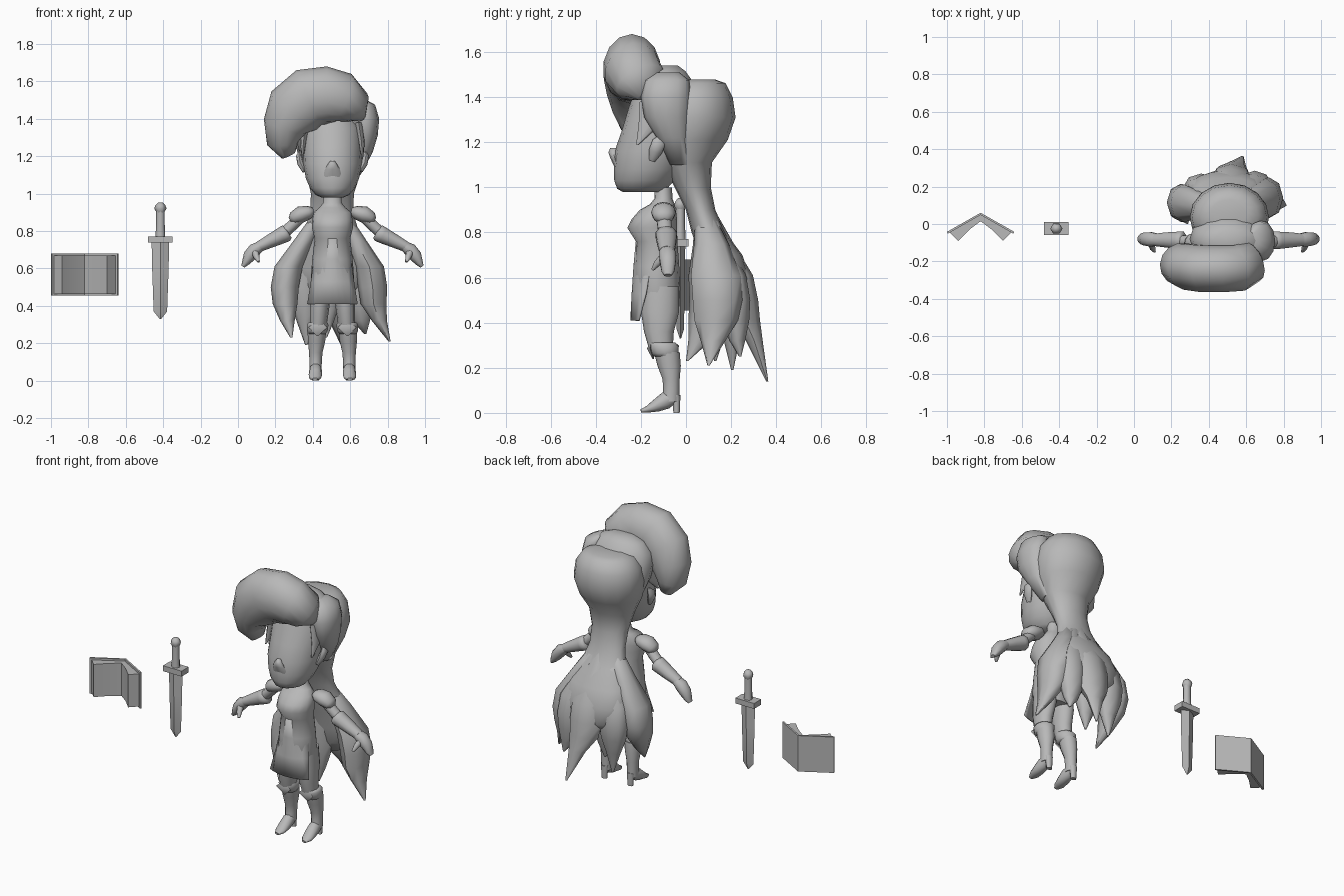
import bpy, bmesh, math
from mathutils import Vector

CX = 0.505  # symmetry line of the figure
grey = bpy.data.materials.new("plain grey")
grey.diffuse_color = (0.48, 0.48, 0.48, 1)


def finish(name, bm, angle=55):
    bmesh.ops.recalc_face_normals(bm, faces=bm.faces)
    me = bpy.data.meshes.new(name)
    bm.to_mesh(me)
    bm.free()
    me.materials.append(grey)
    ob = bpy.data.objects.new(name, me)
    bpy.context.collection.objects.link(ob)
    bpy.ops.object.select_all(action='DESELECT')
    ob.select_set(True)
    bpy.context.view_layer.objects.active = ob
    bpy.ops.object.shade_smooth_by_angle(angle=math.radians(angle))
    return ob


def tube(name, pts, n=12, ref=(0, 1, 0), level=False, angle=60):
    """Skin rings (x, y, z, ra, rb); level keeps every ring horizontal."""
    bm, rings, ref = bmesh.new(), [], Vector(ref)
    P = [Vector(p[:3]) for p in pts]
    for i, p in enumerate(pts):
        t = P[min(i + 1, len(P) - 1)] - P[max(i - 1, 0)]
        if level:
            t = Vector((0, 0, t.z))
        t.normalize()
        a = ref.cross(t).normalized()
        b = t.cross(a)
        rings.append([bm.verts.new(P[i] + a * p[3] * math.cos(k * math.tau / n)
                                   + b * p[4] * math.sin(k * math.tau / n)) for k in range(n)])
    for r, s in zip(rings, rings[1:]):
        for k in range(n):
            bm.faces.new((r[k], r[(k + 1) % n], s[(k + 1) % n], s[k]))
    bm.faces.new(rings[0][::-1])
    bm.faces.new(rings[-1])
    return finish(name, bm, angle)


def pair(name, pts, **kw):
    """Same part on both sides of the figure."""
    tube(name + "_left", pts, **kw)
    tube(name + "_right", [(2 * CX - p[0],) + tuple(p[1:]) for p in pts], **kw)


def prism(name, outline, z0, z1):
    bm = bmesh.new()
    lo = [bm.verts.new((x, y, z0)) for x, y in outline]
    hi = [bm.verts.new((x, y, z1)) for x, y in outline]
    m = len(outline)
    bm.faces.new(lo)
    bm.faces.new(hi)
    for k in range(m):
        bm.faces.new((lo[k], lo[(k + 1) % m], hi[(k + 1) % m], hi[k]))
    return finish(name, bm, 30)


def body(rows, x=CX):
    return [(x, y, z, rx, ry) for z, y, rx, ry in rows]


# head, nose and ears
tube("head", body([(.98, -.19, .06, .09), (.993, -.195, .09, .11), (1.03, -.185, .12, .133),
                   (1.08, -.17, .142, .15), (1.16, -.15, .157, .167), (1.25, -.12, .16, .165),
                   (1.35, -.1, .16, .155), (1.45, -.1, .12, .12)]), n=16, level=True)
tube("nose", body([(1.09, -.305, .05, .012), (1.13, -.316, .04, .02),
                   (1.155, -.322, .026, .022), (1.175, -.318, .012, .018)]), n=8, level=True)
pair("ear", [(.355, -.15, 1.12, .012, .015), (.335, -.135, 1.16, .018, .03),
             (.325, -.12, 1.2, .015, .03), (.335, -.105, 1.23, .006, .01)], n=8)

# neck and torso
tube("torso", body([(1.0, -.1, .045, .038), (.95, -.1, .05, .04), (.925, -.105, .07, .055),
                    (.9, -.125, .1, .08), (.86, -.14, .108, .1), (.82, -.15, .11, .11),
                    (.76, -.13, .095, .092), (.65, -.13, .108, .1), (.55, -.13, .116, .105),
                    (.47, -.115, .1, .085)]), n=16, level=True)

# front skirt flap, flush at the waist and flattening at the hem
bm = bmesh.new()
rows = []
for z, w, y, c in [(.76, .088, -.223, .08), (.65, .1, -.233, .075), (.53, .116, -.241, .06), (.41, .135, -.247, .035)]:
    rows.append([bm.verts.new((CX + w * u / 4, y + c * (u / 4) ** 2, z)) for u in range(-4, 5)])
for r, s in zip(rows, rows[1:]):
    for k in range(8):
        bm.faces.new((r[k], s[k], s[k + 1], r[k + 1]))
skirt = finish("skirt", bm)
solid = skirt.modifiers.new("thickness", 'SOLIDIFY')
solid.thickness = .008

# legs and heeled boots
pair("thigh", [(.45, -.115, .56, .058, .085), (.44, -.115, .45, .056, .085),
               (.434, -.12, .36, .05, .066), (.428, -.11, .27, .042, .05)], level=True)
pair("boot_cuff", [(.428, -.105, .312, .05, .058), (.426, -.1, .298, .058, .068),
                   (.424, -.095, .265, .055, .062), (.422, -.09, .25, .046, .052)], level=True)
pair("cuff_point", [(.428, -.152, .325, .006, .004), (.427, -.16, .285, .05, .013),
                    (.425, -.145, .24, .006, .004)], n=4, level=True)
pair("boot_shaft", [(.422, -.085, .27, .05, .057), (.42, -.075, .21, .046, .052),
                    (.416, -.066, .15, .036, .038), (.415, -.065, .1, .033, .036),
                    (.415, -.068, .05, .032, .038)], level=True)
pair("boot_foot", [(.415, -.05, .07, .028, .026), (.415, -.09, .055, .034, .04),
                   (.414, -.13, .033, .036, .03), (.412, -.17, .016, .033, .016),
                   (.411, -.2, .008, .014, .008)], n=10, ref=(0, 0, 1))
pair("boot_heel", [(.415, -.047, .08, .026, .022), (.415, -.042, .03, .02, .016),
                   (.415, -.042, 0, .018, .014)], n=8, level=True)

# sleeves, arms, gloves and hands
pair("shoulder_puff", [(.405, -.1, .905, .02, .03), (.38, -.1, .9, .036, .05),
                       (.335, -.1, .888, .045, .055), (.295, -.1, .868, .034, .045),
                       (.278, -.1, .858, .014, .02)])
pair("upper_arm", [(.34, -.1, .88, .03, .035), (.29, -.095, .83, .03, .033),
                   (.23, -.088, .775, .03, .033)], n=10)
pair("glove", [(.268, -.087, .795, .036, .036), (.258, -.087, .789, .046, .05),
               (.235, -.087, .777, .044, .048), (.17, -.085, .745, .036, .042),
               (.11, -.085, .715, .028, .034)], n=10)
pair("hand", [(.125, -.085, .722, .026, .034), (.09, -.082, .7, .036, .04),
              (.06, -.08, .665, .034, .036), (.04, -.08, .63, .02, .03),
              (.026, -.08, .61, .01, .018)], n=10)
pair("thumb", [(.09, -.1, .69, .02, .02), (.1, -.13, .66, .016, .015),
               (.11, -.148, .635, .007, .007)], n=8)

# big forelock rolled across the brow and down one side
tube("forelock", [(.655, -.17, 1.41, .03, .05), (.62, -.2, 1.465, .1, .12), (.555, -.235, 1.51, .14, .128),
                  (.47, -.24, 1.525, .155, .128), (.38, -.24, 1.515, .16, .128),
                  (.3, -.23, 1.445, .158, .125), (.25, -.215, 1.36, .118, .115),
                  (.24, -.2, 1.27, .085, .09), (.27, -.19, 1.205, .04, .045)], n=14)

# crown joining the forelock to the hair behind
tube("crown_hair", body([(1.54, -.085, .07, .05), (1.515, -.09, .14, .09), (1.46, -.09, .19, .13),
                         (1.39, -.08, .208, .14), (1.3, -.06, .2, .125), (1.22, -.035, .175, .09),
                         (1.12, -.02, .13, .07)], .505), n=14, level=True)

# fuller lobe on one side, and pointed locks in front of the ears
tube("side_lobe", [(.64, -.08, 1.51, .03, .05), (.668, -.085, 1.475, .065, .1),
                   (.682, -.09, 1.4, .073, .11), (.685, -.085, 1.31, .062, .1),
                   (.67, -.06, 1.22, .05, .07), (.625, -.02, 1.1, .03, .05)], n=12, level=True)
pair("temple_lock", [(.365, -.13, 1.38, .025, .075), (.35, -.16, 1.28, .018, .05),
                     (.345, -.215, 1.19, .004, .006)], n=8, level=True)

# back hair gathered at the nape, swelling again into the tail
tube("back_hair", [(.51, .06, 1.478, .1, .07), (.51, .045, 1.462, .155, .13),
                   (.51, .035, 1.4, .2, .172), (.51, .035, 1.31, .212, .185),
                   (.51, .015, 1.21, .19, .17), (.51, .005, 1.11, .145, .11),
                   (.505, .03, 1.0, .115, .08), (.5, .065, .9, .115, .065),
                   (.5, .1, .8, .145, .075), (.5, .155, .7, .19, .095),
                   (.5, .185, .6, .215, .1), (.5, .2, .5, .18, .09),
                   (.5, .2, .43, .08, .05)], n=16, level=True)

# pointed tail locks: (bulge x, y), (tip x, y, z), half widths across and in depth
locks = [((.25, .115), (.285, .005, .23), .075, .1), ((.36, .2), (.365, .205, .19), .095, .07),
         ((.52, .245), (.58, .36, .14), .11, .075), ((.72, .14), (.81, .1, .21), .078, .11),
         ((.645, .215), (.68, .24, .25), .09, .07), ((.47, .14), (.47, .13, .23), .085, .06)]
for i, ((bx, by), (tx, ty, tz), w, d) in enumerate(locks):
    dx, dy = bx - .5, by - .09
    tube("tail_lock_%d" % (i + 1),
         [(.5 + dx * .25, .075 + dy * .15, .88, .045, .04),
          (.5 + dx * .58, .09 + dy * .45, .75, w * .75, d * .7),
          (.5 + dx * .92, .09 + dy * .85, .61, w, d), (bx, by, .5, w, d),
          (bx * .95 + tx * .05, by * .85 + ty * .15, .41, w * .88, d * .88),
          (bx * .6 + tx * .4, by * .5 + ty * .5, .32, w * .52, d * .5), (tx, ty, tz, .006, .005)],
         n=8, level=True)

# sword
SX, SY = -.415, -.025
sword = lambda rows: [(SX, SY, z, rx, ry) for z, rx, ry in rows]
tube("sword_blade", sword([(.75, .047, .022), (.6, .044, .02), (.37, .036, .016), (.33, .004, .003)]),
     n=4, level=True, angle=30)
prism("sword_guard", [(-.48, -.06), (-.35, -.06), (-.35, .01), (-.48, .01)], .738, .772)
tube("sword_grip", sword([(.77, .026, .024), (.84, .023, .02), (.91, .023, .02)]), n=8, level=True)
tube("sword_pommel", sword([(.895, .018, .018), (.92, .033, .031), (.937, .027, .026), (.952, .012, .012)]),
     n=6, level=True)

# open book: covers meeting at the spine, with page blocks
BX = -.82
for side, s in (("left", -1), ("right", 1)):
    prism("book_cover_" + side, [(BX, .06), (BX + s * .18, -.042), (BX + s * .175, -.052), (BX, .048)], .455, .68)
    prism("book_pages_" + side, [(BX, .05), (BX + s * .165, -.045), (BX + s * .12, -.09),
                                 (BX + s * .06, -.03), (BX, .015)], .463, .668)
